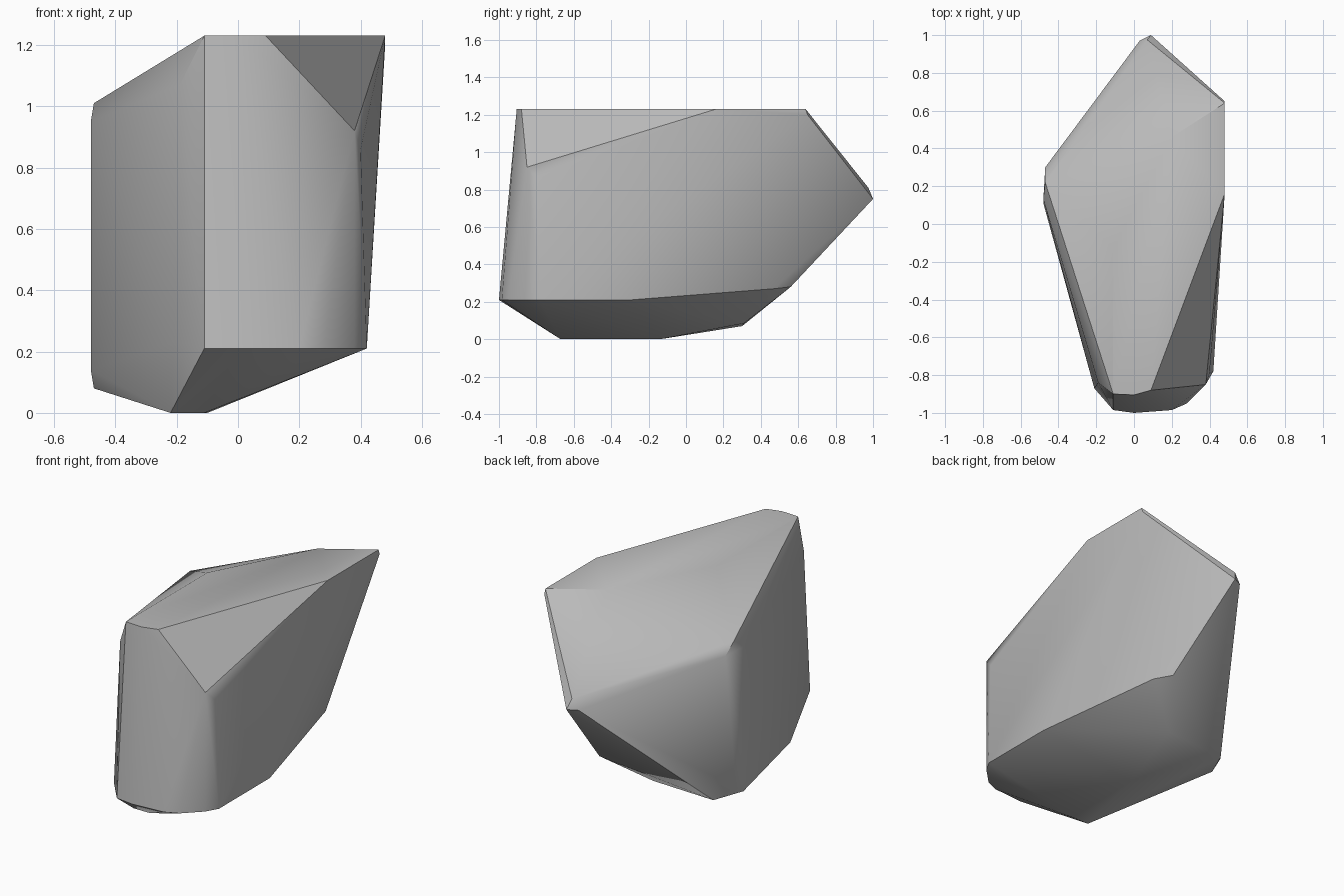
import bpy
import bmesh
from math import radians

cube = bpy.data.objects.get("Cube")
if cube:
    bpy.data.objects.remove(cube, do_unlink=True)

# Grey stone colour
stone = bpy.data.materials.new("stone_grey")
stone.use_nodes = True
colour = (0.5, 0.5, 0.5, 1)
stone.diffuse_color = colour
stone.node_tree.nodes["Principled BSDF"].inputs["Base Color"].default_value = colour

# Corners of the boulder, grouped by region
top_plane = [(-.11, -.9), (0, -.905), (.09, -.88), (.48, .16), (.48, .64),
             (.2, .46), (-.11, -.13)]
base_plane = [(-.22, -.67), (-.11, -.67), (-.1, -.14)]
lower_rim = [(-.11, -.985), (0, -1), (.2, -.985), (.28, -.95), (.38, -.85),
             (.42, -.78), (.42, -.3)]
corners = [(x, y, 1.23) for x, y in top_plane]
corners += [(x, y, 0) for x, y in base_plane]
corners += [(x, y, .21) for x, y in lower_rim]
# Front edges
corners += [(.38, -.85, .92), (.4, -.79, .86), (-.19, -.84, 1.07), (-.21, -.87, .23)]
# Left-hand vertical ridge
corners += [(-.47, .22, 1.01), (-.48, .13, .95), (-.47, .3, .95),
            (-.48, .11, .14), (-.47, .2, .13), (-.47, .13, .08), (-.39, .3, .07)]
# Back tip and the undercut below it
corners += [(.09, 1, .75), (.03, .97, .75), (.07, .975, .81), (.48, .65, 1.2),
            (.18, .56, .28), (.25, .47, .27), (0, .31, .085)]

# Wrap the corners in a convex shell
bm = bmesh.new()
for corner in corners:
    bm.verts.new(corner)
hull = bmesh.ops.convex_hull(bm, input=bm.verts)
loose = [v for v in bm.verts if not v.link_faces]
bmesh.ops.delete(bm, geom=loose, context='VERTS')
bmesh.ops.recalc_face_normals(bm, faces=bm.faces)
mesh = bpy.data.meshes.new("boulder")
bm.to_mesh(mesh)
bm.free()
mesh.materials.append(stone)

boulder = bpy.data.objects.new("boulder", mesh)
bpy.context.collection.objects.link(boulder)
bpy.context.view_layer.objects.active = boulder
boulder.select_set(True)
bpy.ops.object.shade_smooth_by_angle(angle=radians(30))
